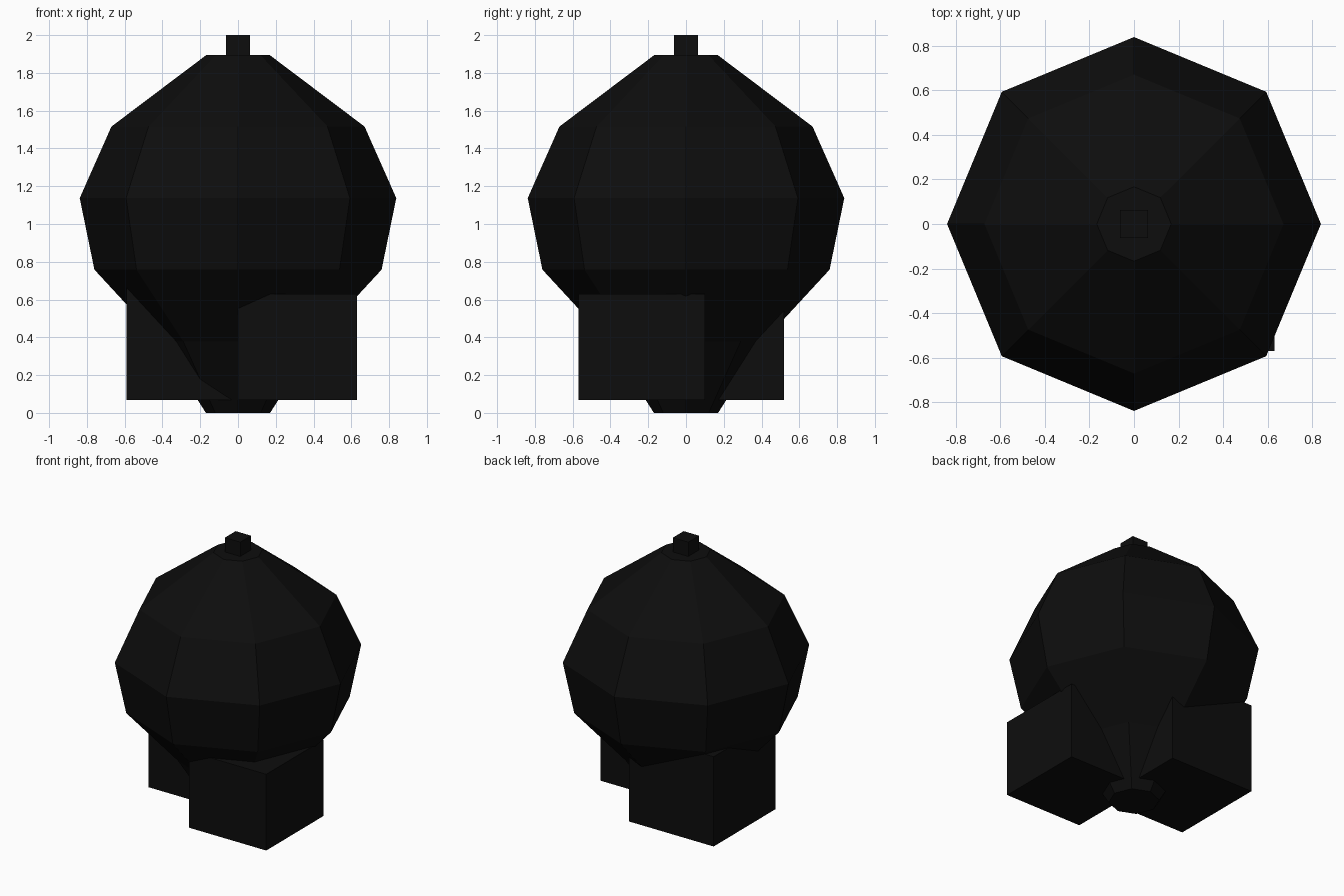
import bpy, bmesh, math

if "Cube" in bpy.data.objects:
    bpy.data.objects.remove(bpy.data.objects["Cube"])

# One near-black colour for the whole model
black = bpy.data.materials.new("soft black")
black.diffuse_color = (0.004, 0.004, 0.004, 1)
black.use_nodes = True
black.node_tree.nodes["Principled BSDF"].inputs["Base Color"].default_value = black.diffuse_color


def finish(name, bm):
    bmesh.ops.recalc_face_normals(bm, faces=bm.faces)
    mesh = bpy.data.meshes.new(name)
    bm.to_mesh(mesh)
    bm.free()
    mesh.materials.append(black)
    obj = bpy.data.objects.new(name, mesh)
    bpy.context.collection.objects.link(obj)
    return obj


def lathe(name, profile, sides):
    bm = bmesh.new()
    rings = []
    for r, z in profile:
        rings.append([bm.verts.new((r * math.cos(2 * math.pi * i / sides),
                                    r * math.sin(2 * math.pi * i / sides), z))
                      for i in range(sides)])
    for a, b in zip(rings, rings[1:]):
        for i in range(sides):
            j = (i + 1) % sides
            bm.faces.new((a[i], a[j], b[j], b[i]))
    bm.faces.new(rings[0])
    bm.faces.new(rings[-1])
    return finish(name, bm)


def box(name, lo, hi):
    bm = bmesh.new()
    bmesh.ops.create_cube(bm, size=1)
    for v in bm.verts:
        v.co = [hi[k] if v.co[k] > 0 else lo[k] for k in range(3)]
    return finish(name, bm)


# Eight-sided round body with evenly spaced rings
radii = [0.17, 0.41, 0.76, 0.838, 0.67, 0.167]
lathe("round_body", [(r, 0.379 * i) for i, r in enumerate(radii)], 8)

# Small stem on top
box("top_stem", (-0.063, -0.063, 1.85), (0.063, 0.063, 2.0))

# Two blocks set into the lower body
box("front_right_block", (0.0, -0.57, 0.067), (0.63, 0.10, 0.63))
box("back_left_block", (-0.59, -0.20, 0.067), (0.10, 0.52, 0.73))
